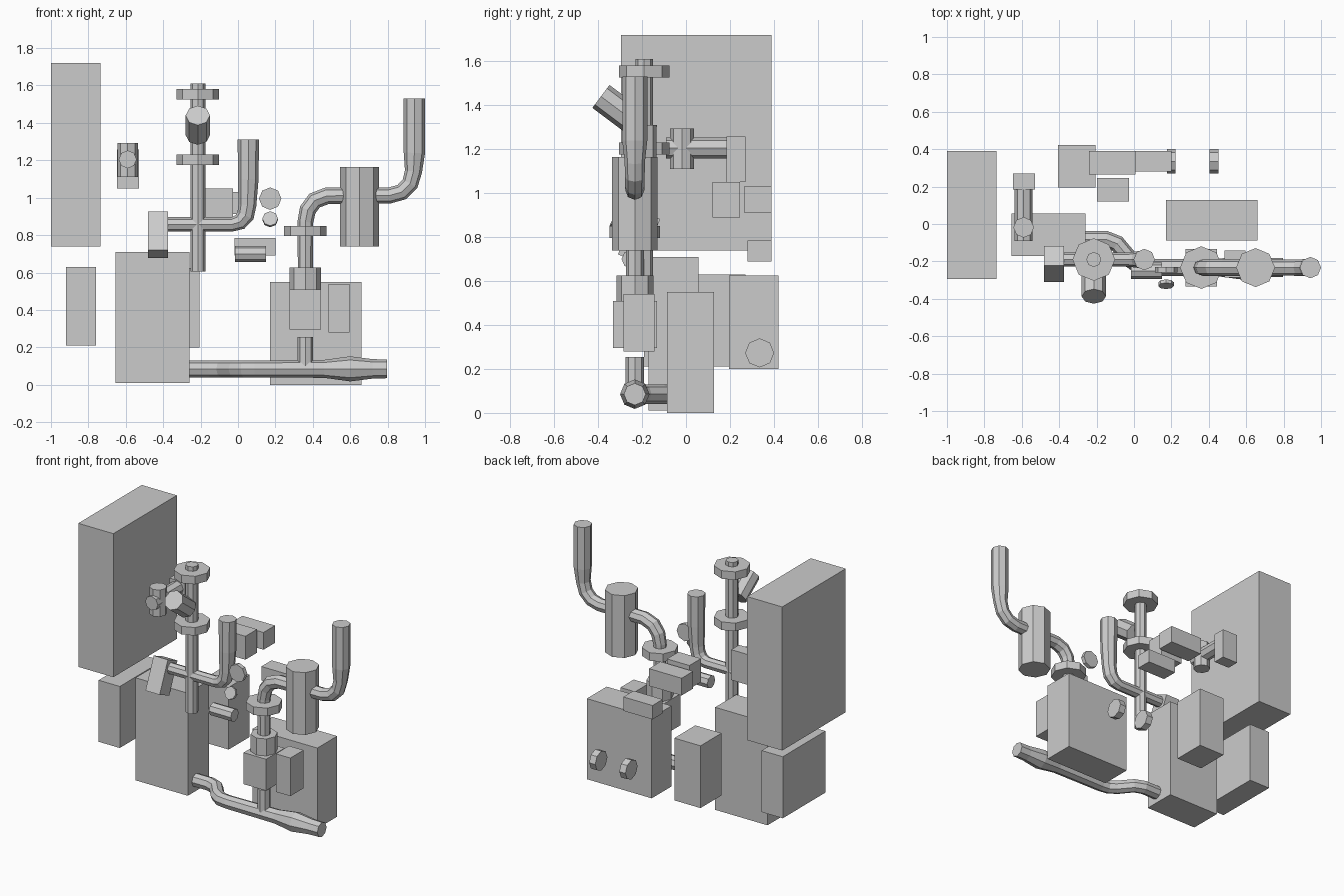
import bpy, bmesh
from math import sin, cos, pi
from mathutils import Vector, Matrix

if "Cube" in bpy.data.objects:
    bpy.data.objects.remove(bpy.data.objects["Cube"])


def finish(name, bm):
    bmesh.ops.recalc_face_normals(bm, faces=bm.faces)
    me = bpy.data.meshes.new(name)
    bm.to_mesh(me)
    bm.free()
    ob = bpy.data.objects.new(name, me)
    bpy.context.collection.objects.link(ob)
    return ob


def box(name, x0, x1, y0, y1, z0, z1, tilt=0):
    """Box from its extents, optionally tilted about x."""
    bm = bmesh.new()
    bmesh.ops.create_cube(bm, size=1)
    bmesh.ops.scale(bm, vec=(x1 - x0, y1 - y0, z1 - z0), verts=bm.verts)
    ob = finish(name, bm)
    ob.location = ((x0 + x1) / 2, (y0 + y1) / 2, (z0 + z1) / 2)
    ob.rotation_euler.x = tilt
    return ob


def tube(name, pts, side=(0, 1, 0)):
    """Eight-sided sweep along planar points (x, y, z, radius); side is the plane normal."""
    bm = bmesh.new()
    side = Vector(side)
    P = [Vector(p[:3]) for p in pts]
    rings = []
    for i, p in enumerate(P):
        t = Vector()
        if i > 0:
            t += (p - P[i - 1]).normalized()
        if i < len(P) - 1:
            t += (P[i + 1] - p).normalized()
        n = t.normalized().cross(side)
        r = pts[i][3]
        rings.append([bm.verts.new(p + r * (cos(a * pi / 4) * side + sin(a * pi / 4) * n))
                      for a in range(8)])
    for a, b in zip(rings, rings[1:]):
        for k in range(8):
            bm.faces.new((a[k], a[(k + 1) % 8], b[(k + 1) % 8], b[k]))
    bm.faces.new(rings[0])
    bm.faces.new(rings[-1])
    return finish(name, bm)


def rod(name, a, b, r, side=(0, 1, 0)):
    return tube(name, [(*a, r), (*b, r)], side)


def upright(name, x, y, z0, z1, r):
    return rod(name, (x, y, z0), (x, y, z1), r)


X = (1, 0, 0)

# Cabinets and equipment boxes
box("tall_panel", -1, -.735, -.295, .39, .74, 1.72)
box("low_cabinet", -.92, -.76, -.19, .27, .21, .63)
box("main_cabinet", -.655, -.26, -.17, .057, .01, .71)
box("rear_cabinet", -.405, -.207, .195, .422, .2, .625)
box("pump_cabinet", .17, .66, -.087, .127, 0, .55)
box("rear_box_small", -.197, -.028, .12, .245, .89, 1.05)
box("rear_box_upper", -.24, .007, .265, .39, .912, 1.03)
box("rear_box_lower", -.02, .2, .28, .39, .69, .785)

# Rear hand wheels
for i, x in enumerate((.2, .428)):
    rod(f"rear_wheel_{i}", (x - .023, .335, .273), (x + .023, .335, .273), .066)

# Side valve with arm and mounting block
box("valve_block", -.648, -.53, .185, .27, 1.05, 1.257)
rod("valve_arm", (-.59, -.09, 1.205), (-.59, .19, 1.205), .048, X)
upright("valve_body", -.59, -.018, 1.11, 1.293, .055)

# Tilted control box
box("control_box", -.482, -.375, -.27, -.157, .69, .914, tilt=-.41)

# Left riser with flanges and angled nozzle
NX, NY = -.215, -.19
upright("left_riser", NX, NY, .605, 1.61, .04)
upright("left_flange_lower", NX, NY, 1.175, 1.23, .114)
upright("left_flange_upper", NX, NY, 1.525, 1.58, .114)
rod("angled_nozzle", (NX, -.387, 1.44), (NX, -.247, 1.335), .065, X)

# Left cross pipe bending up to an outlet
tube("left_outlet_pipe", [(x, NY, z, r) for x, z, r in (
    (-.385, .858, .038), (-.03, .858, .038), (.01, .87, .043), (.04, .905, .047),
    (.05, .96, .048), (.055, 1.1, .055), (.055, 1.31, .057))])

# Small gauges and handle
rod("gauge_upper", (.172, -.258, .995), (.172, -.23, .995), .06, X)
d = Vector((0, -cos(.41), sin(.41))) * .01
c = Vector((.172, -.322, .885))
rod("gauge_lower", c - d, c + d, .042, X)
rod("handle_bar", (-.015, -.25, .7), (.15, -.25, .7), .043)

# Floor pipe with a step back and a bulge
tube("floor_pipe", [(x, y, .085, r) for x, y, r in (
    (-.262, -.082, .045), (-.15, -.082, .045), (-.09, -.105, .045), (-.02, -.19, .045),
    (.03, -.225, .045), (.09, -.233, .045), (.46, -.233, .048), (.6, -.233, .067),
    (.72, -.233, .052), (.797, -.233, .05))], (0, 0, 1))

# Right riser stack
RX, RY = .36, -.233
upright("right_stub", RX, RY, .08, .255, .042)
box("valve_box", .275, .445, -.333, -.133, .295, .51)
box("actuator_box", .485, .595, -.285, -.143, .28, .54)
upright("coupling", RX, RY, .51, .626, .084)
upright("right_flange", RX, RY, .795, .85, .114)
tube("right_feed_pipe", [(x, RY, z, r) for x, z, r in (
    (.36, .6, .04), (.36, .87, .042), (.373, .935, .045), (.41, .985, .046),
    (.475, 1.01, .045), (.65, 1.012, .043))])

# Filter tank and outlet pipe
upright("filter_tank", .65, RY, .74, 1.165, .104)
tube("right_outlet_pipe", [(x, RY, z, r) for x, z, r in (
    (.65, 1.012, .043), (.81, 1.012, .043), (.875, 1.03, .044), (.92, 1.075, .045),
    (.938, 1.14, .046), (.943, 1.24, .057), (.943, 1.53, .057))])
